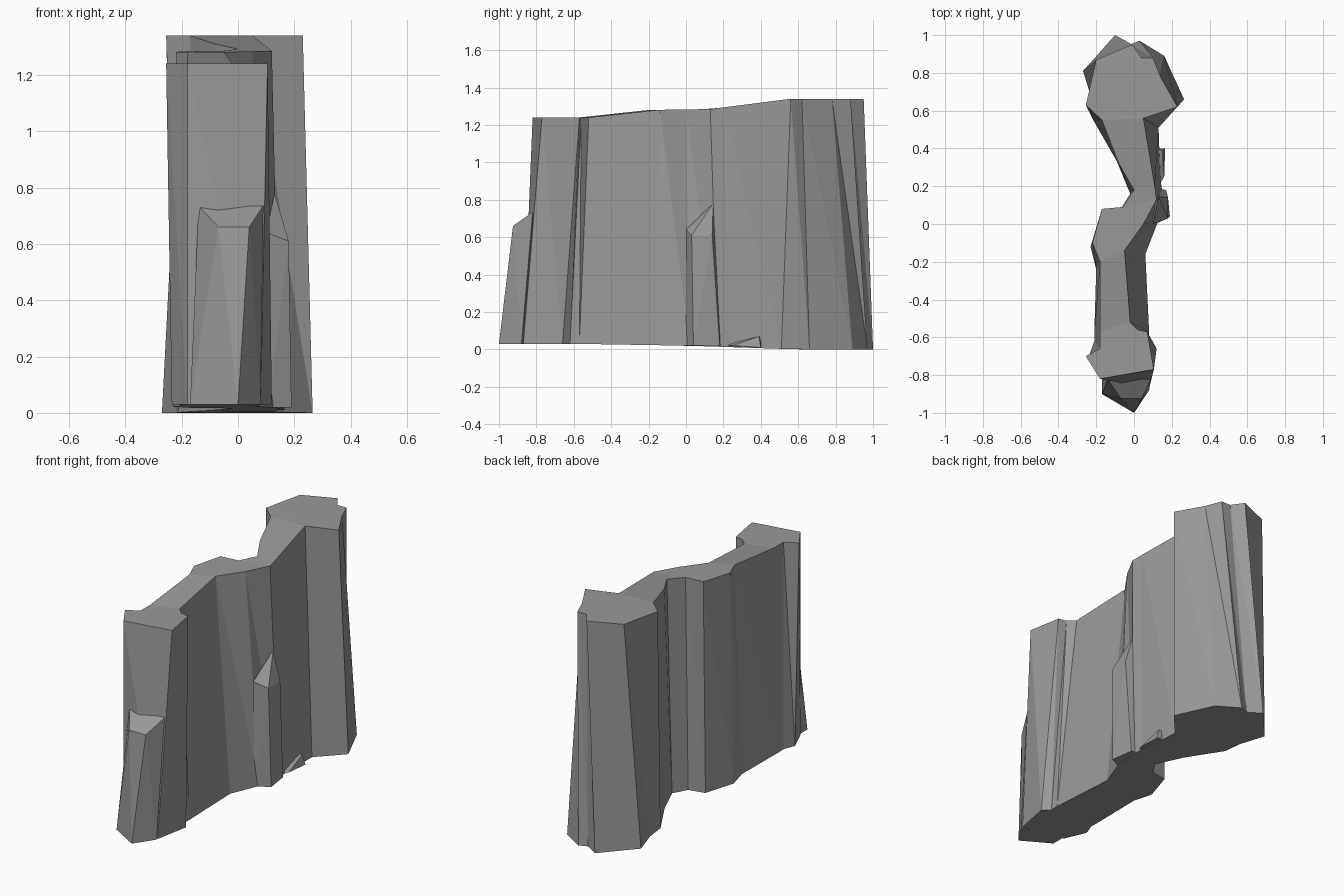
import bpy
import bmesh
from mathutils import Vector
from mathutils.geometry import tessellate_polygon

cube = bpy.data.objects.get("Cube")
if cube:
    bpy.data.objects.remove(cube)

# One plain stone colour
stone = bpy.data.materials.new("grey stone")
stone.use_nodes = True
colour = (0.32, 0.32, 0.32, 1)
stone.diffuse_color = colour
stone.node_tree.nodes["Principled BSDF"].inputs["Base Color"].default_value = colour


def finish(name, bm):
    """Turn a bmesh into a flat shaded stone object."""
    bmesh.ops.recalc_face_normals(bm, faces=bm.faces)
    mesh = bpy.data.meshes.new(name)
    bm.to_mesh(mesh)
    bm.free()
    mesh.materials.append(stone)
    obj = bpy.data.objects.new(name, mesh)
    bpy.context.collection.objects.link(obj)
    return obj


def height(y, steps):
    """Interpolate a height along the length of the wall."""
    for (start, low), (end, high) in zip(steps, steps[1:]):
        if y <= end:
            blend = max(0, (y - start) / (end - start))
            return low + (high - low) * blend
    return steps[-1][1]


def cap(bm, ring):
    """Fill a concave ring with triangles, judged from its plan shape."""
    plan = [Vector((v.co.x, v.co.y, 0)) for v in ring]
    for triangle in tessellate_polygon([plan]):
        bm.faces.new([ring[i] for i in triangle])


def boulder(name, points):
    """Faceted rock wrapped around a few corner points."""
    bm = bmesh.new()
    for point in points:
        bm.verts.new(Vector(point) / 100)
    hull = bmesh.ops.convex_hull(bm, input=bm.verts)
    unused = [v for v in hull["geom_interior"] if isinstance(v, bmesh.types.BMVert)]
    bmesh.ops.delete(bm, geom=unused, context="VERTS")
    return finish(name, bm)


# Wall outline in hundredths: crest x, crest y, foot x, foot y
outline = [
    (-18, -82, -18, -82),
    (10.5, -77, 8, -87),
    (7, -57, 12, -66),
    (2, -56, 8, -62),
    (-2, -52, 8, -57),
    (-5, -14, 6, -16),
    (5, 0, 13, 2),
    (12, 13, 15, 17),
    (11, 20, 14, 24),
    (5, 56, 13, 51),
    (23, 62, 26.5, 66),
    (14, 78, 16, 89),
    (10, 88, 3, 97),
    (4, 88, -2, 95),
    (-1, 95, -10, 100),
    (-20, 87, -27, 81),
    (-25.5, 63, -22, 65),
    (-17, 55, -21, 54),
    (-8, 32, -9, 33),
    (0, 18, -2, 16),
    (-6, 9, -7, 8),
    (-17, 8, -17, 6),
    (-22, -10, -23, -12),
    (-18, -20, -20, -24),
    (-18, -57, -21, -57),
    (-18, -66, -21, -62),
    (-25.5, -70, -23.5, -69),
]
crest_steps = [(-0.5, 1.24), (-0.2, 1.28), (0.13, 1.285), (0.56, 1.34)]
foot_steps = [(-0.6, 0.03), (0, 0.02), (0.6, 0)]

# Main wall: loft between the crest and foot outlines
bm = bmesh.new()
crest, foot = [], []
for tx, ty, bx, by in outline:
    tx, ty, bx, by = tx / 100, ty / 100, bx / 100, by / 100
    crest.append(bm.verts.new((tx, ty, height(ty, crest_steps))))
    foot.append(bm.verts.new((bx, by, height(by, foot_steps))))
count = len(outline)
for i in range(count):
    j = (i + 1) % count
    bm.faces.new((foot[i], foot[j], crest[i]))
    bm.faces.new((foot[j], crest[j], crest[i]))
cap(bm, crest)
cap(bm, foot)
finish("cliff_wall", bm)

# Sloping buttress at the front end
boulder("front_buttress", [
    (-14, -82, 73.5), (9, -82, 73.5), (-7, -92.5, 66), (4, -92.5, 66),
    (-17, -90, 3), (0, -100, 3), (8, -88, 3), (-17, -78, 3),
])

# Pointed pillar on the side
boulder("side_pillar", [
    (18, 3, 61), (18, 14, 61), (13, 14.5, 78), (10, 0, 64),
    (19, 4, 2), (17, 18, 2), (11, 0, 2), (11, 19, 2),
])

# Small wedge of rubble at the foot of the wall
boulder("foot_wedge", [
    (13, 20, 2), (16, 25, 2), (16.5, 40, 1), (15, 39, 7), (10, 40, 1), (10, 40, 7),
])
